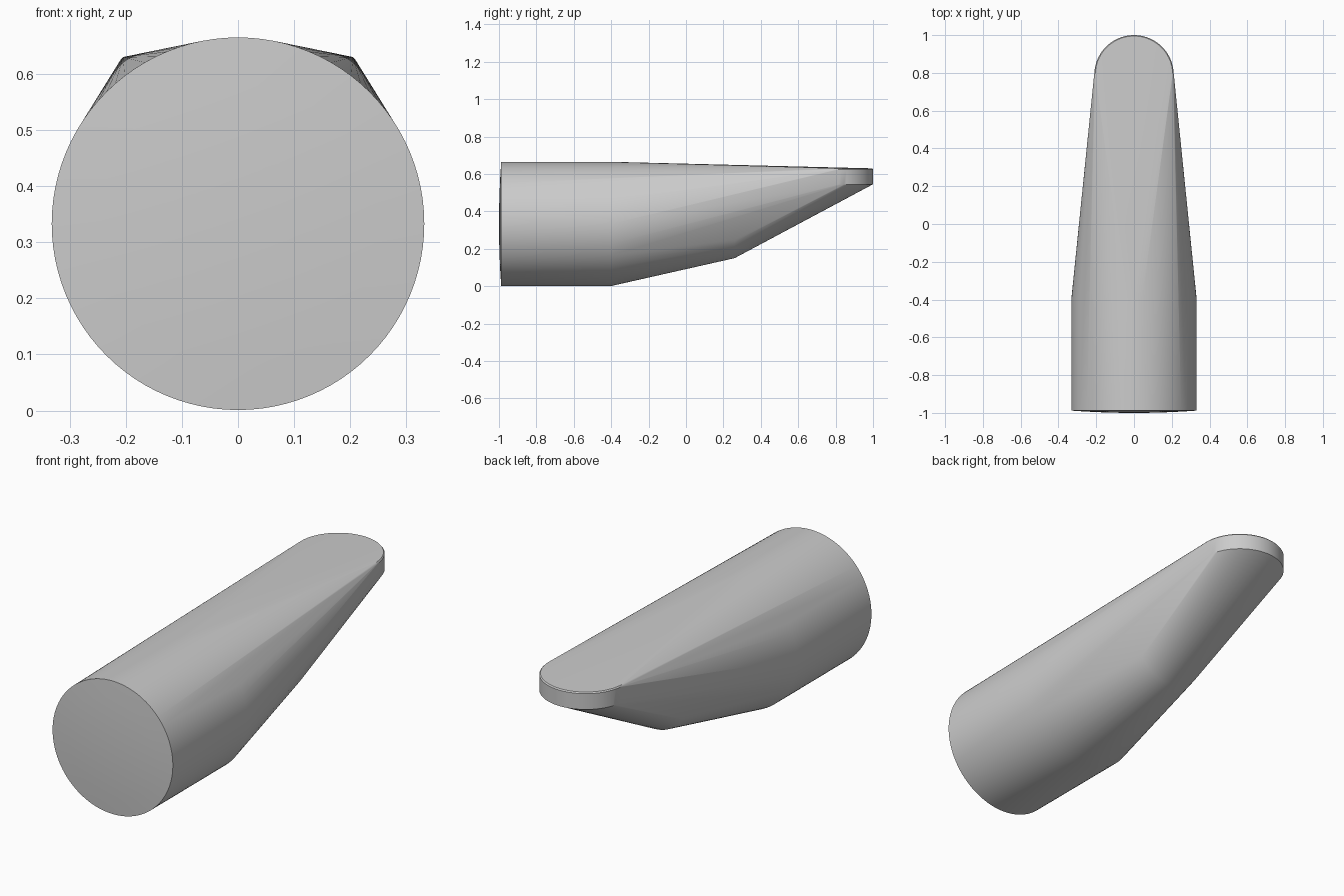
import bpy, bmesh
from math import sin, cos, pi, radians

cube = bpy.data.objects.get("Cube")
if cube:
    bpy.data.objects.remove(cube, do_unlink=True)

grey = bpy.data.materials.new("plain_grey")
grey.use_nodes = True
colour = (0.6, 0.6, 0.6, 1)
grey.diffuse_color = colour
grey.node_tree.nodes["Principled BSDF"].inputs["Base Color"].default_value = colour

SIDES = 96
ANGLES = [2 * pi * i / SIDES for i in range(SIDES)]


def upright_ring(y, radius, z):
    return [(radius * sin(a), y, z + radius * cos(a)) for a in ANGLES]


def flat_ring(y, radius, z):
    return [(radius * cos(a), y + radius * sin(a), z) for a in ANGLES]


R, AXIS, BULGE = 0.332, 0.333, 0.012

# Round barrel with a very slightly domed front face
points = upright_ring(-1 + BULGE, R, AXIS) + upright_ring(-0.4, R, AXIS)
for f in (0.75, 0.5, 0.25):
    points += upright_ring(-1 + BULGE * f * f, R * f, AXIS)
points.append((0, -1, AXIS))

# Narrower belly section under the taper
points += upright_ring(0.26, 0.2, 0.35)

# Thin rounded tip with a fine softened top edge
points += flat_ring(0.79, 0.21, 0.545) + flat_ring(0.79, 0.21, 0.624)
points += flat_ring(0.79, 0.205, 0.63)

# Stretch one skin over all the sections
bm = bmesh.new()
for p in points:
    bm.verts.new(p)
hull = bmesh.ops.convex_hull(bm, input=bm.verts)
bmesh.ops.delete(bm, geom=[v for v in bm.verts if not v.link_faces], context="VERTS")
bmesh.ops.dissolve_limit(bm, angle_limit=radians(0.1), verts=bm.verts, edges=bm.edges)
bmesh.ops.recalc_face_normals(bm, faces=bm.faces)

mesh = bpy.data.meshes.new("tapered_body")
bm.to_mesh(mesh)
bm.free()
mesh.materials.append(grey)
body = bpy.data.objects.new("tapered_body", mesh)
bpy.context.collection.objects.link(body)

bpy.ops.object.select_all(action="DESELECT")
body.select_set(True)
bpy.context.view_layer.objects.active = body
bpy.ops.object.shade_smooth_by_angle(angle=radians(30))
